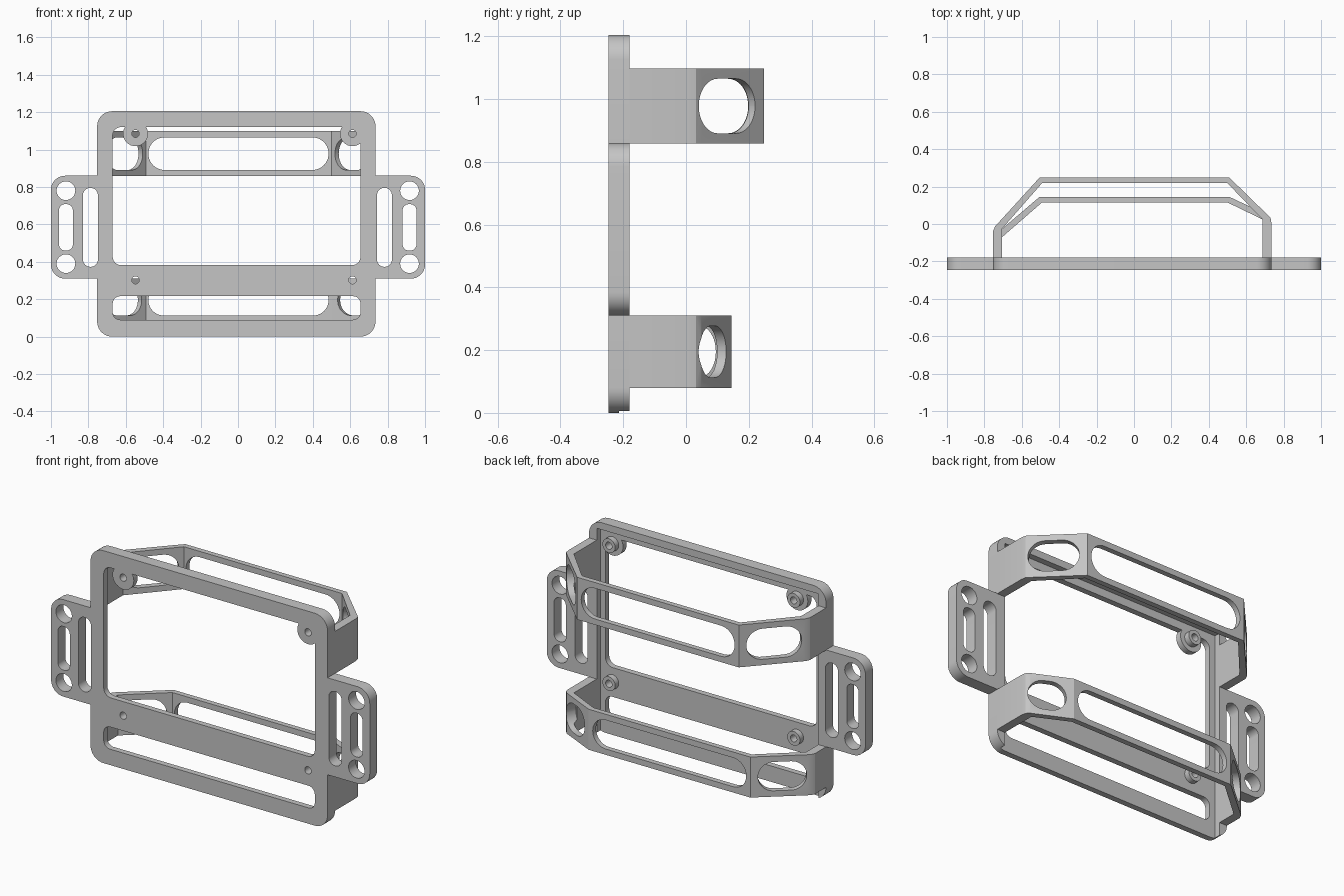
import bpy, bmesh, math
from mathutils import Vector

cube = bpy.data.objects.get("Cube")
if cube:
    bpy.data.objects.remove(cube, do_unlink=True)

X, Y, Z = Vector((1, 0, 0)), Vector((0, 1, 0)), Vector((0, 0, 1))
FRONT, PANEL, BACK = -0.247, -0.214, -0.18
LEFT_INNER, RIGHT_INNER = -0.705, 0.686

grey = bpy.data.materials.new("light grey plastic")
grey.use_nodes = True
colour = (0.56, 0.56, 0.56, 1)
grey.diffuse_color = colour
grey.node_tree.nodes["Principled BSDF"].inputs["Base Color"].default_value = colour


def rounded(x0, x1, z0, z1, r, steps=10):
    """Outline of a rectangle with rounded corners."""
    corners = [(x1 - r, z1 - r), (x0 + r, z1 - r), (x0 + r, z0 + r), (x1 - r, z0 + r)]
    pts = []
    for q, (cx, cz) in enumerate(corners):
        for i in range(steps + 1):
            a = math.pi / 2 * (q + i / steps)
            pts.append((cx + r * math.cos(a), cz + r * math.sin(a)))
    return pts


def circle(cx, cz, r, n=32):
    return [(cx + r * math.cos(2 * math.pi * i / n), cz + r * math.sin(2 * math.pi * i / n))
            for i in range(n)]


def prism(name, pts, d0, d1, u=X, v=Z, n=Y, base=Vector()):
    """Extrude an outline in the u, v plane from d0 to d1 along n."""
    bm = bmesh.new()
    rings = [[bm.verts.new(base + u * a + v * b + n * d) for a, b in pts] for d in (d0, d1)]
    for ring in rings:
        bm.faces.new(ring)
    for i in range(len(pts)):
        j = (i + 1) % len(pts)
        bm.faces.new((rings[0][i], rings[0][j], rings[1][j], rings[1][i]))
    bmesh.ops.remove_doubles(bm, verts=bm.verts, dist=1e-5)
    bmesh.ops.recalc_face_normals(bm, faces=bm.faces)
    mesh = bpy.data.meshes.new(name)
    bm.to_mesh(mesh)
    bm.free()
    mesh.materials.append(grey)
    obj = bpy.data.objects.new(name, mesh)
    bpy.context.collection.objects.link(obj)
    return obj


def combine(target, tools, operation):
    """Apply booleans one after another and remove the tools."""
    for tool in tools:
        mod = target.modifiers.new("boolean", 'BOOLEAN')
        mod.object, mod.operation, mod.solver = tool, operation, 'EXACT'
        tool.hide_render = True
        graph = bpy.context.evaluated_depsgraph_get()
        mesh = bpy.data.meshes.new_from_object(target.evaluated_get(graph))
        target.modifiers.clear()
        target.data = mesh
        bpy.data.objects.remove(tool, do_unlink=True)


def cutters(outlines, start=FRONT - 0.1):
    return [prism("cutter", o, start, BACK + 0.1) for o in outlines]


# Face plate with side ears
plate = prism("face_plate", rounded(-0.753, 0.735, 0, 1.205, 0.08), FRONT, BACK)
combine(plate, [prism("ears", rounded(-1, 1, 0.31, 0.86, 0.075), FRONT, BACK)], 'UNION')

# Recess in the back, open at the bottom, leaving a rim at the sides and top
recess = [(LEFT_INNER, -0.1), (RIGHT_INNER, -0.1), (RIGHT_INNER, 1.165), (LEFT_INNER, 1.165)]
combine(plate, cutters([recess], PANEL), 'DIFFERENCE')

# Main window and lower window
openings = [rounded(-0.67, 0.655, 0.382, 1.12, 0.045),
            rounded(-0.67, 0.655, 0.09, 0.216, 0.04)]
# Slots and round holes in the ears
for slot_in, slot_out, hole in ((-0.789, -0.92, -0.92), (0.783, 0.917, 0.917)):
    openings.append(rounded(slot_in - 0.04, slot_in + 0.04, 0.373, 0.795, 0.0395))
    openings.append(rounded(slot_out - 0.037, slot_out + 0.037, 0.46, 0.708, 0.033))
    openings += [circle(hole, z, 0.05) for z in (0.39, 0.78)]
combine(plate, cutters(openings), 'DIFFERENCE')

# Thin screw lugs in the upper corners, bosses in the recess, and screw holes
screws = [(x, z) for x in (-0.548, 0.612) for z in (0.302, 1.085)]
combine(plate, [prism("lug", circle(x, z, 0.067), FRONT, PANEL)
                for x, z in screws if z > 1], 'UNION')
combine(plate, [prism("boss", circle(x, z, 0.04), PANEL - 0.015, BACK - 0.002)
                for x, z in screws], 'UNION')
combine(plate, cutters([circle(x, z, 0.02) for x, z in screws]), 'DIFFERENCE')


def bracket(name, z0, z1, back, left_bend, thick=0.03):
    """Bent strap behind the plate with a long slot in each rear panel."""
    outer = [(-0.753, BACK), (-0.753, left_bend - 0.01), (-0.742, left_bend + 0.013),
             (-0.505, back), (0.51, back), (0.715, 0.048),
             (0.73, 0.032), (0.735, 0.005), (0.735, BACK)]
    inner = [(RIGHT_INNER, BACK), (RIGHT_INNER, 0.025), (0.5, back - thick),
             (-0.492, back - thick), (LEFT_INNER, left_bend), (LEFT_INNER, BACK)]
    strap = prism(name, outer + inner, z0, z1, X, Y, Z)
    tools = []
    # Slot margins at the start and end of each panel
    for k, m0, m1 in ((2, 0.02, 0.04), (3, 0.026, 0.026), (4, 0.04, -0.01)):
        p, q = (Vector((*outer[i], 0)) for i in (k, k + 1))
        along = (q - p).normalized()
        u0, u1 = m0, (q - p).length - m1
        radius = min((z1 - z0) / 2 - 0.033, (u1 - u0) / 2) - 0.001
        shape = rounded(u0, u1, z0 + 0.033, z1 - 0.033, radius)
        tools.append(prism("cutter", shape, -0.06, 0.06, along, Z, along.cross(Z), p))
    combine(strap, tools, 'DIFFERENCE')
    return strap


# Upper and lower straps
parts = [plate,
         bracket("upper_strap", 0.858, 1.098, 0.248, -0.025),
         bracket("lower_strap", 0.08, 0.31, 0.145, -0.07)]

bpy.ops.object.select_all(action='DESELECT')
for part in parts:
    part.select_set(True)
bpy.context.view_layer.objects.active = plate
bpy.ops.object.shade_smooth_by_angle(angle=math.radians(25))
